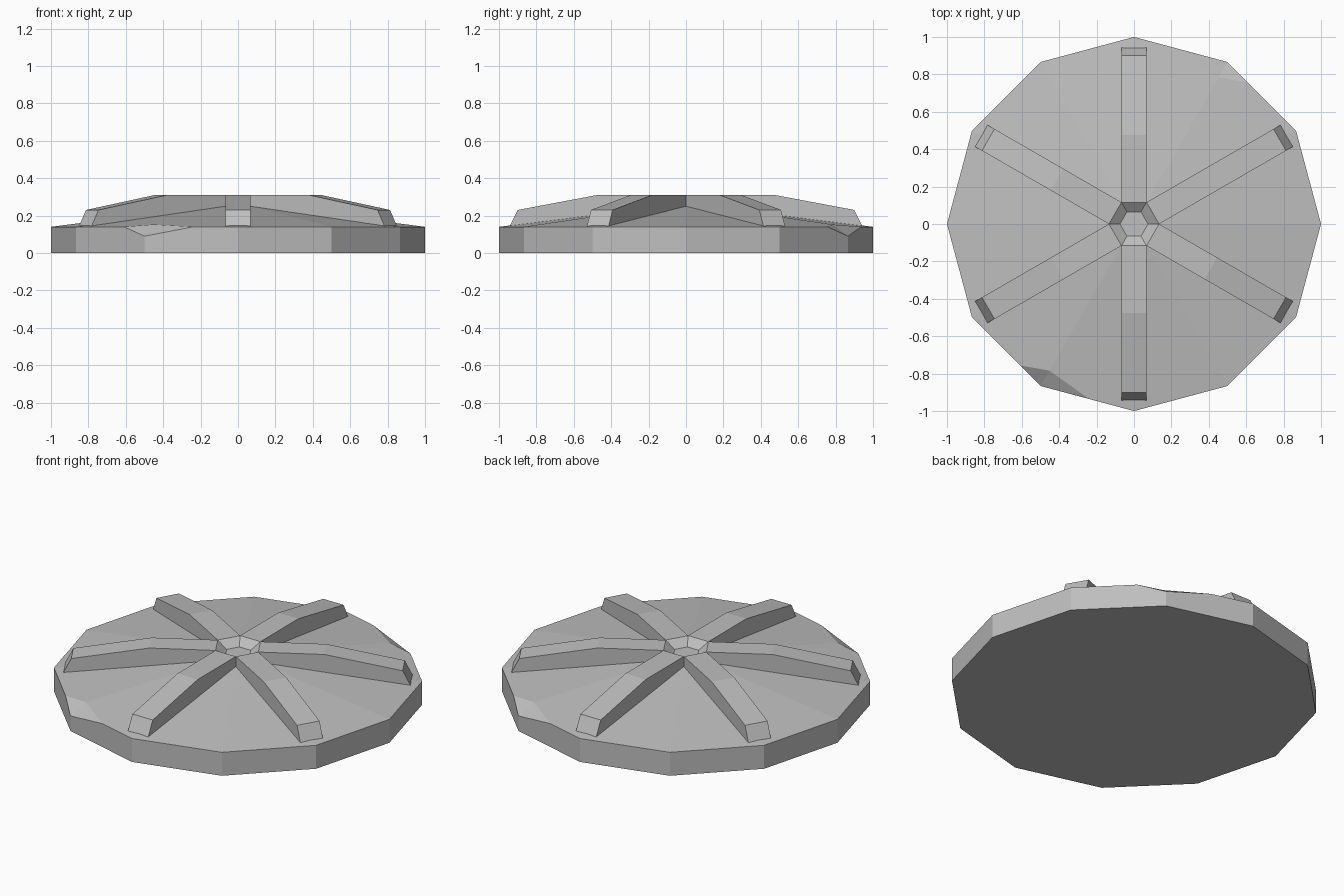
import bpy, bmesh
from math import cos, sin, radians
from mathutils import Vector, Matrix

cube = bpy.data.objects.get("Cube")
if cube:
    bpy.data.objects.remove(cube)

grey = bpy.data.materials.new("plain grey")
grey.use_nodes = True
colour = (0.52, 0.52, 0.52, 1)
grey.diffuse_color = colour
grey.node_tree.nodes["Principled BSDF"].inputs["Base Color"].default_value = colour

RIM_Z, APEX_Z, RIDGE_Z, PIT_Z = 0.14, 0.267, 0.31, 0.27
HALF = 0.067                      # half the ridge width
INNER = HALF * 3 ** 0.5           # where the ridges meet the hub


def polar(radius, degrees, z):
    return Vector((radius * cos(radians(degrees)), radius * sin(radians(degrees)), z))


def add_object(name, bm):
    bmesh.ops.remove_doubles(bm, verts=bm.verts, dist=0.0001)
    bmesh.ops.recalc_face_normals(bm, faces=bm.faces)
    mesh = bpy.data.meshes.new(name)
    bm.to_mesh(mesh)
    bm.free()
    mesh.materials.append(grey)
    obj = bpy.data.objects.new(name, mesh)
    bpy.context.collection.objects.link(obj)
    return obj


def add_face(bm, points):
    return bm.faces.new([bm.verts.new(p) for p in points])


# Twelve-sided disc with a shallow cone top and two chipped rim corners
bm = bmesh.new()
SIDES, CHIPPED = 12, (2, 8)
bottom = [polar(1, 30 * k, 0) for k in range(SIDES)]
top = [polar(1, 30 * k, RIM_Z) for k in range(SIDES)]
apex = Vector((0, 0, APEX_Z))
add_face(bm, bottom[::-1])
for k in range(SIDES):
    n = (k + 1) % SIDES
    slope, wall = [apex], [bottom[k], bottom[n]]
    start, end = [top[k]], [top[n]]
    if k in CHIPPED:
        notch = top[k] - Vector((0, 0, 0.05))
        inside = top[k].lerp(apex, 0.095)
        before = top[k].lerp(top[k - 1], 0.3)
        after = top[k].lerp(top[n], 0.52)
        add_face(bm, [before, notch, inside])
        add_face(bm, [notch, after, inside])
        add_face(bm, [apex, inside, after, top[n]])
        add_face(bm, wall + [top[n], after, notch])
    elif n in CHIPPED:
        notch = top[n] - Vector((0, 0, 0.05))
        inside = top[n].lerp(apex, 0.095)
        before = top[n].lerp(top[k], 0.3)
        add_face(bm, [apex, top[k], before, inside])
        add_face(bm, wall + [notch, before, top[k]])
    else:
        add_face(bm, [apex, top[k], top[n]])
        add_face(bm, wall + [top[n], top[k]])
add_object("disc", bm)

# Six radial ridges, extruded from one side profile
profile = [(INNER, 0.1), (INNER, RIDGE_Z), (0.475, RIDGE_Z),
           (0.9, 0.23), (0.945, RIM_Z), (0.945, 0.1)]
for i in range(6):
    bm = bmesh.new()
    side = add_face(bm, [(r, -HALF, z) for r, z in profile])
    grown = bmesh.ops.extrude_face_region(bm, geom=[side], use_keep_orig=True)
    moved = [v for v in grown["geom"] if isinstance(v, bmesh.types.BMVert)]
    bmesh.ops.translate(bm, verts=moved, vec=(0, 2 * HALF, 0))
    bm.transform(Matrix.Rotation(radians(30 + 60 * i), 4, "Z"))
    add_object(f"ridge_{i + 1}", bm)

# Hexagonal hub with a sunken, sloped pit
bm = bmesh.new()
rings = [(2 * HALF, 0.1), (2 * HALF, RIDGE_Z), (0.075, PIT_Z)]
loops = [[polar(r, 60 * i, z) for i in range(6)] for r, z in rings]
add_face(bm, loops[0][::-1])
add_face(bm, loops[-1])
for low, high in zip(loops, loops[1:]):
    for i in range(6):
        j = (i + 1) % 6
        add_face(bm, [low[i], low[j], high[j], high[i]])
add_object("hub", bm)
